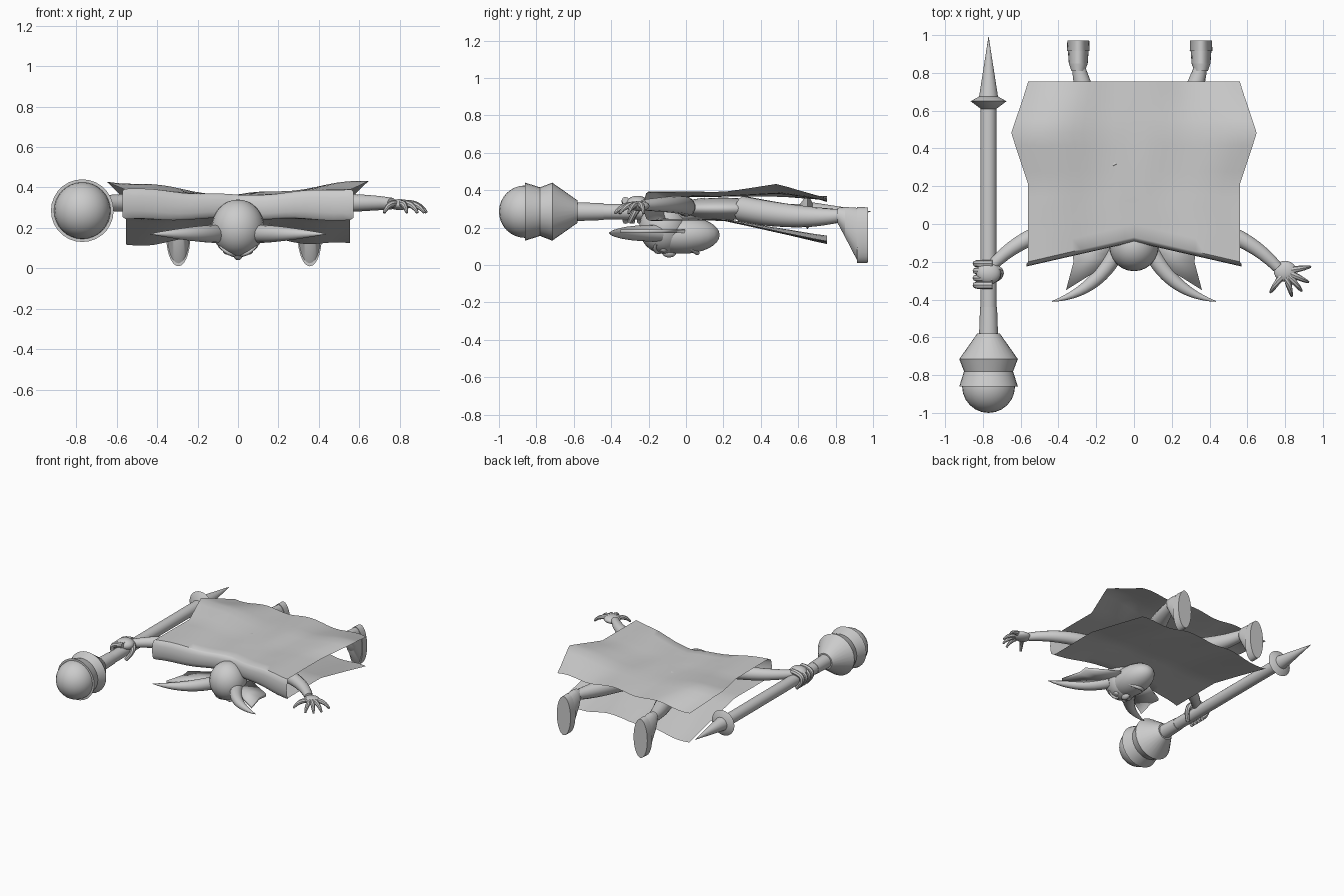
import bpy, bmesh, math
from mathutils import Vector

default_cube = bpy.data.objects.get("Cube")
if default_cube:
    bpy.data.objects.remove(default_cube)

grey_value = .6
grey_colour = (grey_value, grey_value, grey_value, 1)
grey = bpy.data.materials.new("plain_grey")
grey.diffuse_color = grey_colour
grey.use_nodes = True
grey.node_tree.nodes["Principled BSDF"].inputs["Base Color"].default_value = grey_colour


def finish(name, bm):
    """Turn a bmesh into a smooth shaded object with sharp edges kept."""
    bmesh.ops.recalc_face_normals(bm, faces=bm.faces)
    mesh = bpy.data.meshes.new(name)
    bm.to_mesh(mesh)
    bm.free()
    mesh.materials.append(grey)
    part = bpy.data.objects.new(name, mesh)
    bpy.context.collection.objects.link(part)
    bpy.ops.object.select_all(action='DESELECT')
    part.select_set(True)
    bpy.context.view_layer.objects.active = part
    bpy.ops.object.shade_smooth_by_angle(angle=math.radians(40))
    return part


def bridge(bm, first, second, closed):
    """Fill the strip between two rows of vertices."""
    count = len(first)
    for k in range(count if closed else count - 1):
        j = (k + 1) % count
        bm.faces.new((first[k], first[j], second[j], second[k]))


def tube(name, start, bend, end, thick, thin, steps=12, sides=14):
    """Curved tapering limb bent towards a control point."""
    start, bend, end = Vector(start), Vector(bend), Vector(end)
    bm = bmesh.new()
    rings = []
    for i in range(steps + 1):
        t = i / steps
        centre = start.lerp(bend, t).lerp(bend.lerp(end, t), t)
        along = (bend - start).lerp(end - bend, t)
        side = along.cross(Vector((0, 1, 0))).normalized()
        up = side.cross(along).normalized()
        radius = thin + (thick - thin) * (1 - t * t)
        rings.append([bm.verts.new(centre + radius * (side * math.cos(a) + up * math.sin(a)))
                      for a in (math.tau * k / sides for k in range(sides))])
    for first, second in zip(rings, rings[1:]):
        bridge(bm, first, second, True)
    bm.faces.new(rings[0])
    bm.faces.new(rings[-1])
    return finish(name, bm)


def frustum(name, start, end, start_size, end_size, sides=28):
    """Straight oval section running front to back, sized in width and height."""
    bm = bmesh.new()
    rings = []
    for centre, (width, height) in ((start, start_size), (end, end_size)):
        x, y, z = centre
        rings.append([bm.verts.new((x + width * math.cos(a), y, z + height * math.sin(a)))
                      for a in (math.tau * k / sides for k in range(sides))])
    bridge(bm, rings[0], rings[1], True)
    for ring in rings:
        bm.faces.new(ring)
    return finish(name, bm)


def ball(name, centre, size):
    bm = bmesh.new()
    bmesh.ops.create_uvsphere(bm, u_segments=24, v_segments=16, radius=1)
    bmesh.ops.scale(bm, vec=size, verts=bm.verts)
    bmesh.ops.translate(bm, vec=centre, verts=bm.verts)
    return finish(name, bm)


# Staff: ball, flared collar, grip, shaft, guard and spike
staff_x, staff_z = -.77, .285


def staff_section(name, start, end, start_radius, end_radius):
    frustum(name, (staff_x, start, staff_z), (staff_x, end, staff_z),
            (start_radius, start_radius), (end_radius, end_radius))


ball("mace_ball", (staff_x, -.86, staff_z), (.14, .14, .14))
staff_section("mace_lower_collar", -.86, -.78, .155, .13)
staff_section("mace_upper_collar", -.78, -.715, .13, .155)
staff_section("mace_shoulder", -.715, -.58, .155, .06)
staff_section("grip", -.58, -.44, .05, .045)
staff_section("shaft", -.44, .62, .042, .042)
staff_section("guard_front", .61, .65, .042, .095)
staff_section("guard_back", .65, .675, .095, .05)
staff_section("spike", .675, .99, .05, .001)

# Head with the face turned to the ground, neck and torso
ball("skull", (0, -.12, .2), (.13, .13, .14))
ball("face", (0, -.02, .16), (.115, .2, .1))
ball("nose", (0, -.09, .07), (.024, .04, .03))
tube("mouth", (-.06, .02, .09), (0, .1, .04), (.06, .02, .09), .013, .011)
frustum("neck", (0, -.1, .27), (0, .1, .3), (.07, .06), (.09, .06))
ball("torso", (0, .2, .3), (.18, .25, .06))

# Parts on both sides
for s, side in ((1, "left"), (-1, "right")):
    ball(side + "_eye", (s * .05, -.12, .085), (.025, .022, .018))
    tube(side + "_brow", (s * .02, -.14, .07), (s * .05, -.18, .07), (s * .09, -.16, .11), .012, .006)
    tube(side + "_horn", (s * .09, -.14, .17), (s * .2, -.36, .17), (s * .435, -.41, .17), .045, .002)
    tube(side + "_arm", (s * .2, 0, .31), (s * .55, 0, .33), (s * .76, -.23, .32), .052, .029)

    # Thin pointed ear
    bm = bmesh.new()
    outline = ((.1, 0), (.33, -.13), (.32, -.2), (.36, -.35), (.2, -.25), (.1, -.17))
    bm.faces.new([bm.verts.new((s * x, y, .18)) for x, y in outline])
    ear = finish(side + "_ear", bm)
    shell = ear.modifiers.new("thickness", 'SOLIDIFY')
    shell.thickness = .02
    shell.offset = 0

    # Leg and boot, with the toes pointing down
    foot = s * .325 + .03
    tube(side + "_leg", (s * .1, .3, .3), (foot * .85, .6, .24), (foot, .84, .265), .07, .033)
    frustum(side + "_boot_cuff", (foot, .81, .265), (foot, .85, .23), (.036, .04), (.05, .08))
    frustum(side + "_boot_upper", (foot, .85, .23), (foot, .92, .16), (.05, .08), (.055, .145))
    frustum(side + "_boot_sole", (foot, .915, .16), (foot, .972, .16), (.06, .15), (.058, .148))

# Open left hand with spread fingers
palm = Vector((.8, -.25, .315))
ball("left_palm", palm, (.06, .055, .027))
for degrees in (10, -25, -50, -75, -125):
    aim = Vector((math.cos(math.radians(degrees)), math.sin(math.radians(degrees)), 0))
    drop = Vector((0, 0, .04))
    tube("left_finger", palm, palm + aim * .09 + drop / 2, palm + aim * .135 - drop, .019, .007, sides=8)

# Right hand closed around the shaft
ball("right_palm", (staff_x, -.26, .33), (.065, .06, .04))
for i in range(4):
    y = -.21 - i * .038
    tube("right_finger", (staff_x + .02, y, .345), (staff_x - .13, y, .34), (staff_x - .02, y, .23),
         .02, .014, sides=8)
tube("right_thumb", (staff_x, -.22, .34), (staff_x + .11, -.25, .33), (staff_x + .03, -.3, .23), .02, .014, sides=8)


# Poncho: back sheet, fold along the shoulders and front sheet
def ramp(value, low, high):
    return max(0, min(1, (value - low) / (high - low)))


def hang(y, lower):
    """Half width, centre height and edge height of a sheet at a depth."""
    fall = ramp(y, .2, .75)
    if lower:
        return .555, .245 - fall * .09, .24 - fall * .125
    flare = max(0, 1 - abs(y - .48) / .27)
    return .56 + flare * .09, .36, .395 - ramp(y, .5, .75) * .05 + flare * .04


hem, crease, steps, columns = .755, -.2, 14, 24
depths = [hem + (crease - hem) * i / steps for i in range(steps + 1)]
rows = [(y, *hang(y, False)) for y in depths]
_, _, top_centre, top_edge = rows[-1]
_, low_centre, low_edge = hang(crease, True)
for i in range(1, 6):
    turn = math.pi * i / 6
    mix = (1 - math.cos(turn)) / 2
    rows.append((crease - math.sin(turn) * .025, .57, top_centre + (low_centre - top_centre) * mix,
                 top_edge + (low_edge - top_edge) * mix))
rows += [(y, *hang(y, True)) for y in reversed(depths)]

bm = bmesh.new()
grid = []
for n, (y, half, centre, edge) in enumerate(rows):
    line = []
    for k in range(columns + 1):
        u = 2 * k / columns - 1
        collar = (1 - abs(u)) * ramp(-y, -.2, .1) * .13
        ripple = math.sin(u * 9 + n / 6) * (.3 + abs(y)) * .01
        z = centre + (edge - centre) * abs(u) + ripple
        line.append(bm.verts.new((u * half, y + collar, z)))
    grid.append(line)
for first, second in zip(grid, grid[1:]):
    bridge(bm, first, second, False)
finish("poncho", bm)
